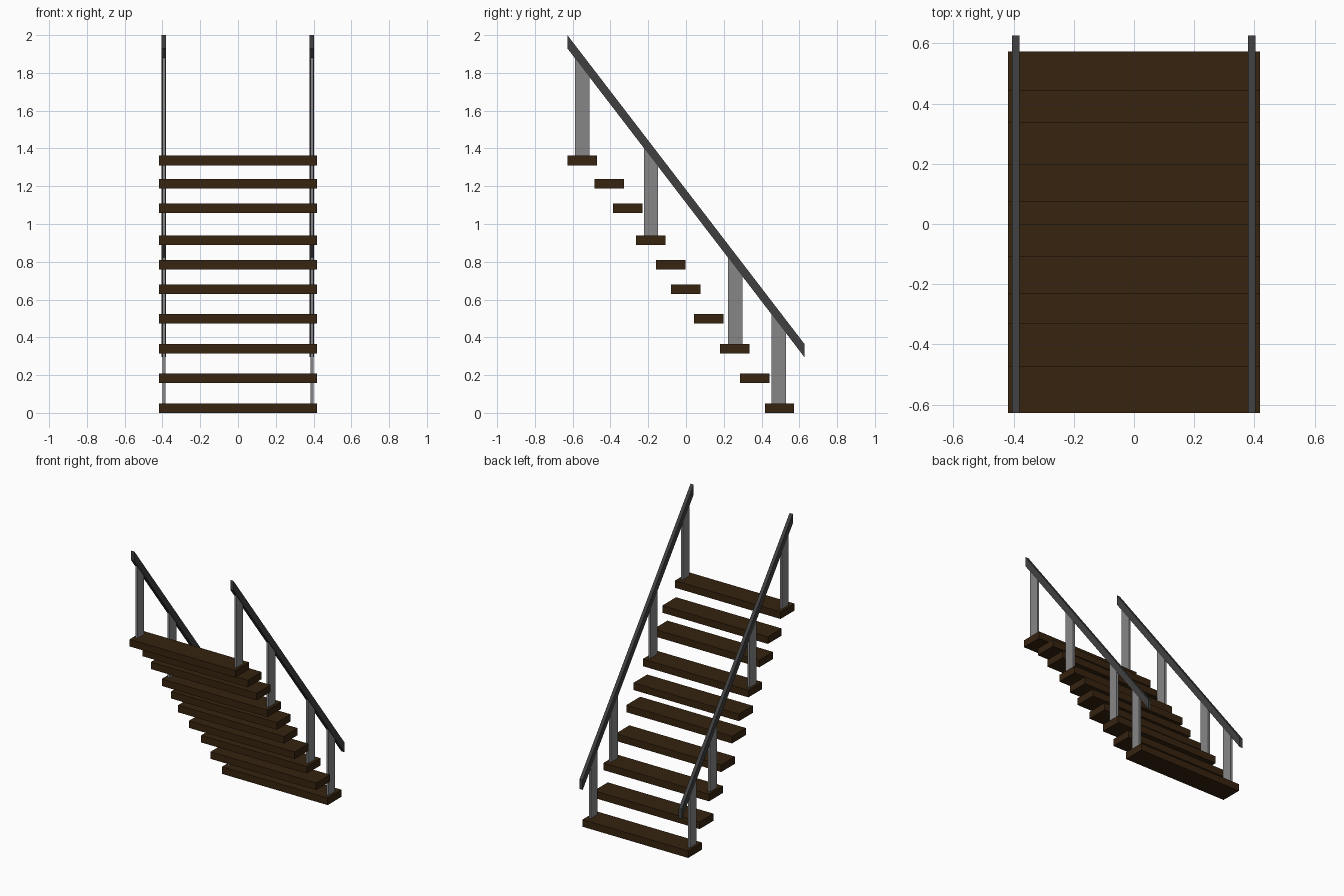
import bpy

if "Cube" in bpy.data.objects:
    bpy.data.objects.remove(bpy.data.objects["Cube"])


def material(name, rgb):
    m = bpy.data.materials.new(name)
    m.diffuse_color = (*rgb, 1)
    m.use_nodes = True
    m.node_tree.nodes["Principled BSDF"].inputs["Base Color"].default_value = m.diffuse_color
    return m


wood = material("dark_wood", (0.037, 0.017, 0.005))
dark_metal = material("dark_metal", (0.051, 0.051, 0.051))
light_metal = material("light_metal", (0.24, 0.24, 0.24))


def slab(name, x0, x1, profile, mat):
    """Extrude a four-point (y, z) side profile from x0 to x1."""
    n = len(profile)
    verts = [(x, y, z) for x in (x0, x1) for y, z in profile]
    faces = [tuple(reversed(range(n))), tuple(range(n, 2 * n))]
    faces += [(i, (i + 1) % n, (i + 1) % n + n, i + n) for i in range(n)]
    mesh = bpy.data.meshes.new(name)
    mesh.from_pydata(verts, [], faces)
    mesh.materials.append(mat)
    obj = bpy.data.objects.new(name, mesh)
    bpy.context.collection.objects.link(obj)
    return obj


# Treads: (front edge y, bottom z), unevenly spaced
DEPTH, THICK = 0.156, 0.051
treads = [(0.417, 0.0), (0.287, 0.157), (0.181, 0.315), (0.043, 0.472),
          (-0.079, 0.63), (-0.158, 0.759), (-0.264, 0.889),
          (-0.387, 1.057), (-0.485, 1.187), (-0.628, 1.311)]
for i, (y, z) in enumerate(treads):
    slab(f"tread_{i + 1}", -0.418, 0.418,
         [(y, z), (y + DEPTH, z), (y + DEPTH, z + THICK), (y, z + THICK)], wood)

# Handrail line
Y0, Y1 = -0.628, 0.627
TOP0, TOP1, RAIL_H = 2.0, 0.365, 0.07


def rail_top(y):
    return TOP0 + (TOP1 - TOP0) * (y - Y0) / (Y1 - Y0)


# Posts: (front edge y, index of the tread they stand on)
POST_W = 0.076
posts = [(0.453, 0), (0.223, 2), (-0.223, 6), (-0.588, 9)]

for side, cx in (("left", -0.393), ("right", 0.391)):
    # Sloping handrail with vertical end cuts
    slab(f"{side}_handrail", cx - 0.0125, cx + 0.0125,
         [(Y0, TOP0 - RAIL_H), (Y1, TOP1 - RAIL_H), (Y1, TOP1), (Y0, TOP0)],
         dark_metal)
    # Flat posts, tops cut to the slope just inside the rail
    for k, (y, t) in enumerate(posts):
        base = treads[t][1] + THICK
        y2 = y + POST_W
        slab(f"{side}_post_{k + 1}", cx - 0.008, cx + 0.008,
             [(y, base), (y2, base),
              (y2, rail_top(y2) - RAIL_H + 0.005),
              (y, rail_top(y) - RAIL_H + 0.005)], light_metal)
